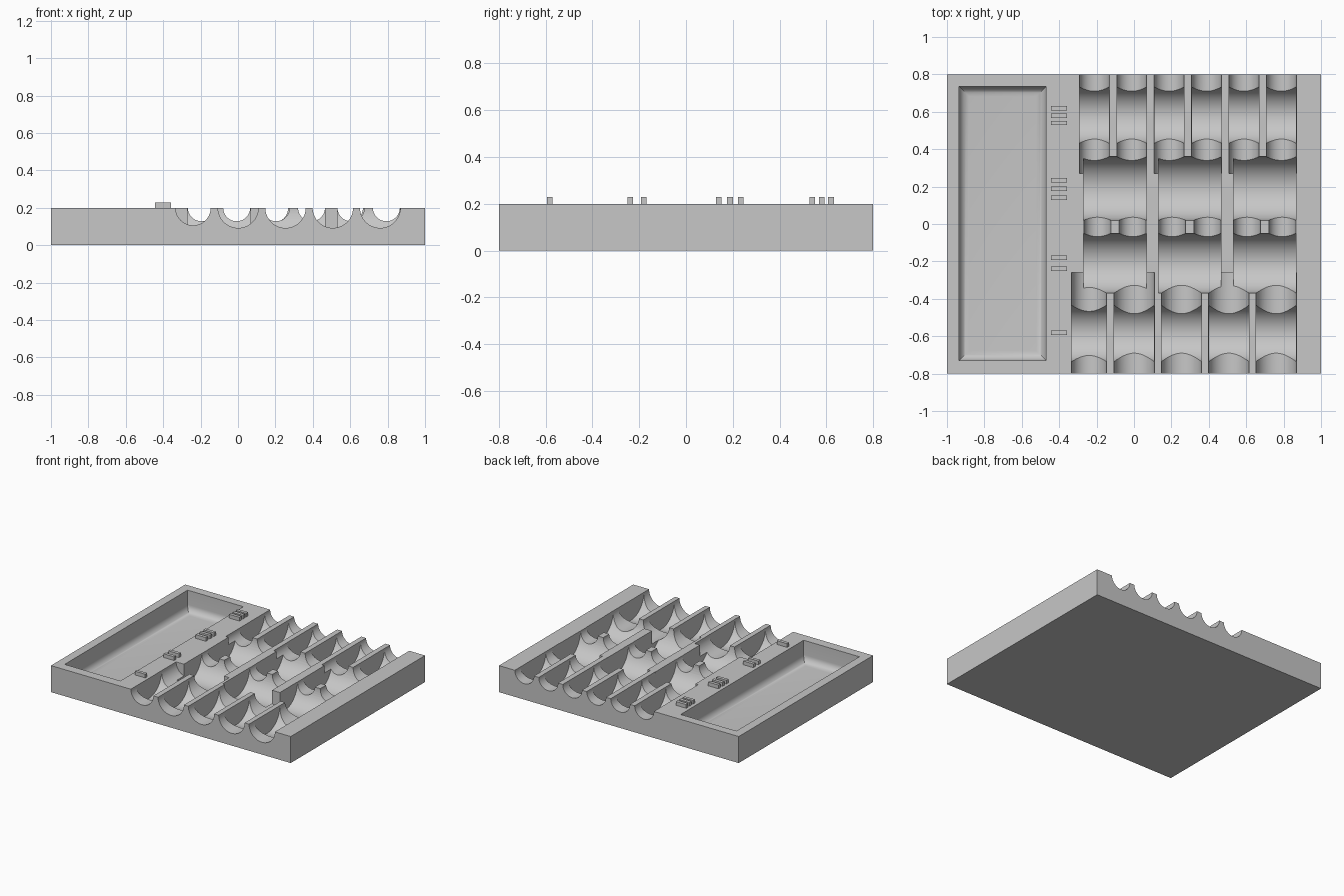
import bpy, bmesh, math
from mathutils import Matrix

if "Cube" in bpy.data.objects:
    bpy.data.objects.remove(bpy.data.objects["Cube"])

TOP = 0.2      # height of the tray's upper face
RIGHT = 0.868  # edge on which all rows of channels line up

grey = bpy.data.materials.new("plain_grey")
grey.use_nodes = True
colour = (0.57, 0.57, 0.57, 1)
grey.diffuse_color = colour
grey.node_tree.nodes["Principled BSDF"].inputs["Base Color"].default_value = colour


def make_object(name, bm):
    mesh = bpy.data.meshes.new(name)
    bmesh.ops.recalc_face_normals(bm, faces=bm.faces[:])
    bm.to_mesh(mesh)
    bm.free()
    mesh.materials.append(grey)
    obj = bpy.data.objects.new(name, mesh)
    bpy.context.collection.objects.link(obj)
    return obj


def box_bmesh(x0, x1, y0, y1, z0, z1):
    bm = bmesh.new()
    size = Matrix.Diagonal((x1 - x0, y1 - y0, z1 - z0, 1))
    middle = Matrix.Translation(((x0 + x1) / 2, (y0 + y1) / 2, (z0 + z1) / 2))
    bmesh.ops.create_cube(bm, size=1, matrix=middle @ size)
    return bm


def cylinder(axis, radius, length, x, y):
    """Cylinder lying along x or y with its axis on the upper face."""
    bm = bmesh.new()
    turn = Matrix.Rotation(math.pi / 2, 4, "Y" if axis == "x" else "X")
    bmesh.ops.create_cone(bm, cap_ends=True, segments=64, radius1=radius,
                          radius2=radius, depth=length,
                          matrix=Matrix.Translation((x, y, TOP + 0.0003)) @ turn)
    return make_object("cutter", bm)


def cut(target, cutter):
    cutter.hide_render = True
    mod = target.modifiers.new("cut", "BOOLEAN")
    mod.operation = "DIFFERENCE"
    mod.solver = "EXACT"
    mod.object = cutter
    bpy.context.view_layer.objects.active = target
    bpy.ops.object.modifier_apply(modifier=mod.name)
    bpy.data.objects.remove(cutter)


def channel(x, radius, y0, y1):
    cut(tray, cylinder("y", radius, y1 - y0, x, (y0 + y1) / 2))


def scoop(x0, x1, y, radius):
    cut(tray, cylinder("x", radius, x1 - x0, (x0 + x1) / 2, y))


tray = make_object("tray", box_bmesh(-1, 1, -0.8, 0.8, 0, TOP))

# Open bin with coved floor edges
bm = box_bmesh(-0.935, -0.47, -0.73, 0.735, 0.04, 0.3)
floor_edges = [e for e in bm.edges if all(v.co.z < 0.1 for v in e.verts)]
bmesh.ops.bevel(bm, geom=floor_edges, offset=0.053, segments=8, profile=0.5,
                affect="EDGES")
cut(tray, make_object("bin_cutter", bm))

# Middle rows: three pairs of channels sharing two broad scoops
for i in range(3):
    x1 = RIGHT - 0.002 - 0.4 * i
    x0 = x1 - 0.335
    scoop(x0, x1, 0.19, 0.17)
    scoop(x0, x1, -0.21, 0.16)
    for x in (x0 + 0.073, x1 - 0.073):
        channel(x, 0.072, -0.2, 0.18)

# Back row: six narrow channels, each with a finger scoop
back = [(RIGHT - 0.08 - 0.2 * i, 0.08) for i in range(6)]
# Front row: four wide channels and a slightly smaller one
front = [(RIGHT - 0.108 - 0.253 * i, 0.108) for i in range(4)] + [(-0.24, 0.094)]
for row, y0, y1, scoop_y in ((back, 0.27, 0.9, 0.582), (front, -0.9, -0.26, -0.585)):
    for x, r in row:
        channel(x, r, y0, y1)
        scoop(x - r + 0.001, x + r - 0.001, scoop_y, 0.151)

# Raised tally bars marking each row
tallies = {"front": (-0.582,), "lower_middle": (-0.239, -0.181),
           "upper_middle": (0.14, 0.188, 0.235), "back": (0.54, 0.58, 0.62)}
for row, places in tallies.items():
    for i, y in enumerate(places):
        make_object(f"{row}_tally_bar_{i + 1}",
                    box_bmesh(-0.444, -0.358, y - 0.012, y + 0.012, TOP - 0.005, 0.228))

# Smooth scoops, crisp edges
bpy.ops.object.select_all(action="DESELECT")
tray.select_set(True)
bpy.context.view_layer.objects.active = tray
bpy.ops.object.shade_smooth_by_angle(angle=math.radians(30))
